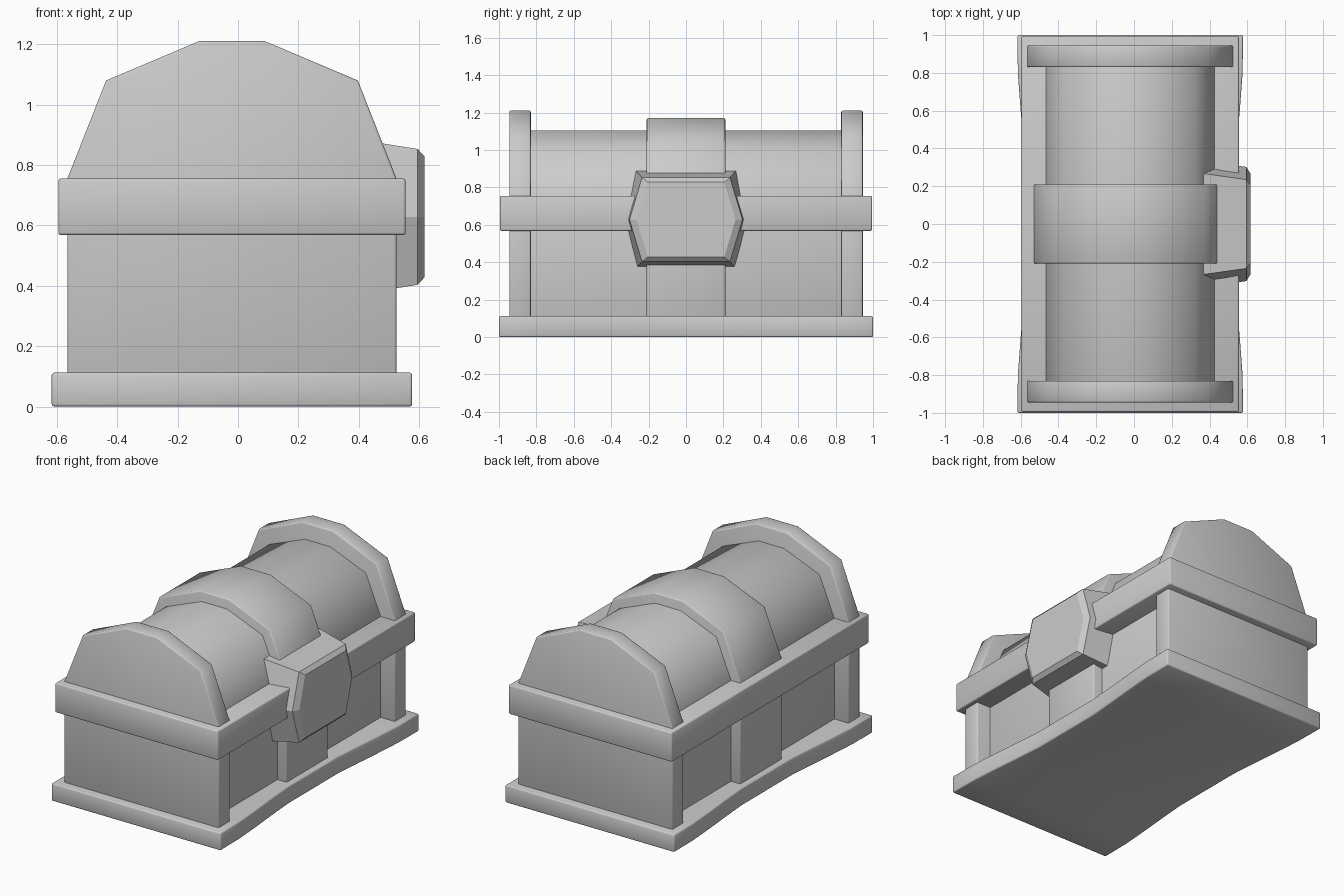
import bpy, bmesh
from mathutils import Vector

if "Cube" in bpy.data.objects:
    bpy.data.objects.remove(bpy.data.objects["Cube"])

CX = -0.02  # the chest body sits slightly behind the clasp


def loft(name, rings):
    """Closed solid through a list of equally sized vertex rings."""
    bm = bmesh.new()
    loops = [[bm.verts.new(p) for p in ring] for ring in rings]
    n = len(loops[0])
    for a, b in zip(loops, loops[1:]):
        for i in range(n):
            bm.faces.new((a[i], a[(i + 1) % n], b[(i + 1) % n], b[i]))
    bm.faces.new(loops[0])
    bm.faces.new(loops[-1])
    bmesh.ops.recalc_face_normals(bm, faces=bm.faces)
    me = bpy.data.meshes.new(name)
    bm.to_mesh(me)
    bm.free()
    ob = bpy.data.objects.new(name, me)
    bpy.context.collection.objects.link(ob)
    return ob


def finish(ob, width=0.008):
    """Small edge chamfers, with smooth shading over the shallow bends."""
    bev = ob.modifiers.new("edge_bevel", 'BEVEL')
    bev.width = width
    bev.segments = 2
    bev.limit_method = 'ANGLE'
    bev.angle_limit = 0.87
    bpy.ops.object.select_all(action='DESELECT')
    ob.select_set(True)
    bpy.context.view_layer.objects.active = ob
    bpy.ops.object.modifier_apply(modifier=bev.name)
    bpy.ops.object.shade_smooth_by_angle(angle=0.84)
    return ob


def chest_section(name, y0, y1, half, top):
    """Straight walls with a faceted arched lid, extruded along y."""
    rise = top - 0.755
    right = [(half, 0.08), (half, 0.755),
             (half * 0.765, 0.755 + rise * 0.714), (half * 0.2, top)]
    prof = right + [(-x, z) for x, z in reversed(right)]
    return finish(loft(name, [[(CX + x, y, z) for x, z in prof] for y in (y0, y1)]))


# Base plinth, pinched along its long sides
plan = [(-1, 0.597), (-0.8, 0.595), (-0.6, 0.58), (-0.45, 0.566), (-0.25, 0.55),
        (0.25, 0.55), (0.45, 0.566), (0.6, 0.58), (0.8, 0.595), (1, 0.597)]
finish(loft("base_plinth", [[(CX + s * w, y, z) for s, z in
                             ((-1, 0), (1, 0), (1, 0.112), (-1, 0.112))]
                            for y, w in plan]))

# Inner box and barrel lid, centre strap, two end frames
chest_section("inner_body", -0.88, 0.88, 0.445, 1.105)
chest_section("centre_strap", -0.21, 0.21, 0.51, 1.17)
for side, label in ((-1, "front"), (1, "back")):
    chest_section(label + "_end_frame", side * 0.945, side * 0.83, 0.545, 1.21)

# Rim band around the lid joint
finish(loft("rim_band", [[(CX + s * 0.575, y, z) for s, z in
                          ((-1, 0.568), (1, 0.568), (1, 0.755), (-1, 0.755))]
                         for y in (-0.995, 0.995)]))

# Hexagonal clasp: x, half width at middle, half width at top, half height
rings = []
for x, mid, top, h in ((0.36, 0.335, 0.268, 0.262), (0.595, 0.302, 0.235, 0.225),
                       (0.618, 0.265, 0.205, 0.2)):
    hexagon = [(mid, 0), (top, h), (-top, h), (-mid, 0), (-top, -h), (top, -h)]
    rings.append([(x, y, 0.628 + z) for y, z in hexagon])
loft("hexagonal_clasp", rings)
